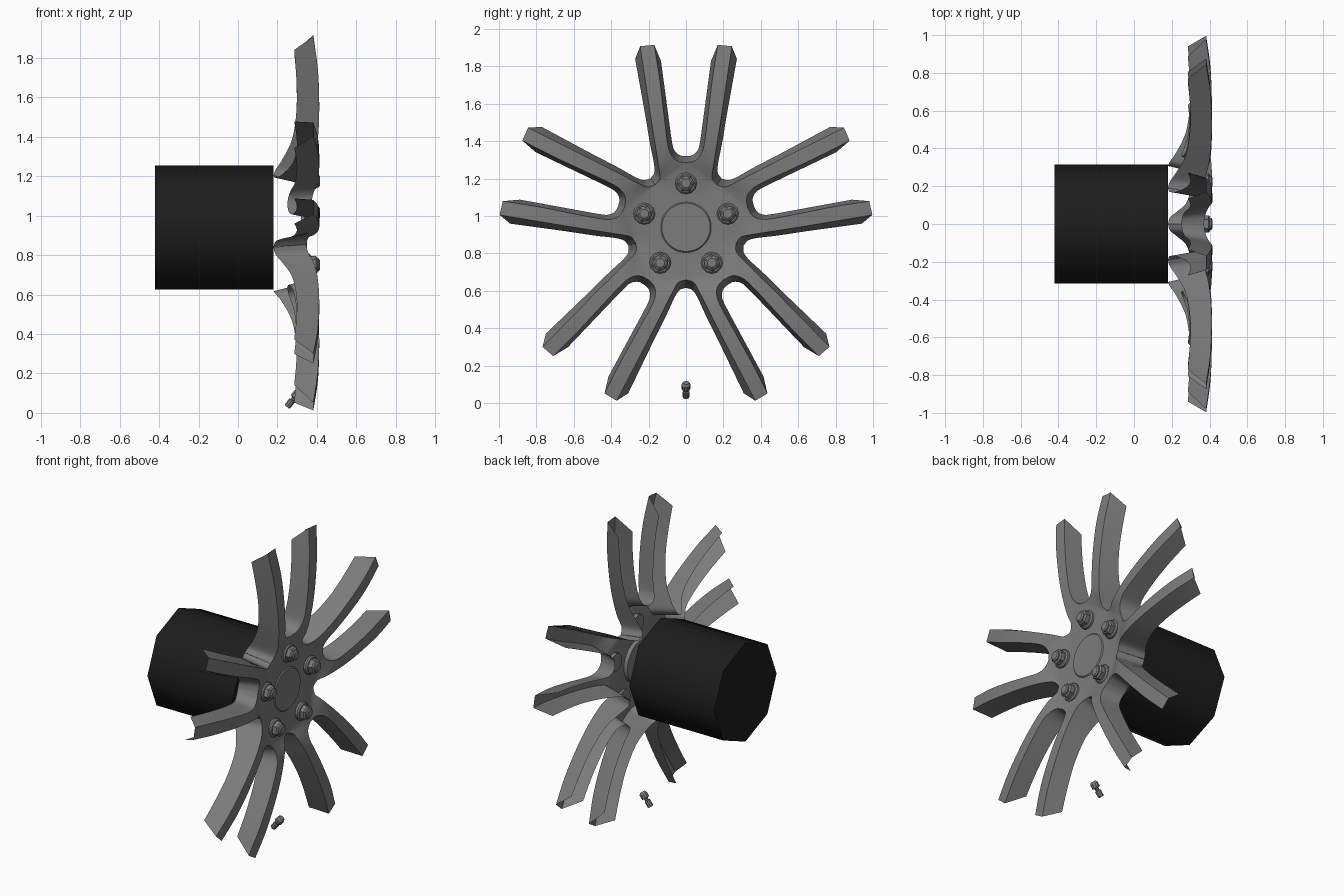
import bpy, bmesh, math
from mathutils import Vector, Matrix

cube = bpy.data.objects.get("Cube")
if cube:
    bpy.data.objects.remove(cube)

HUB_Z = 0.94
CAP_R = 0.135
HUB_X = 0.345


def material(name, v):
    m = bpy.data.materials.new(name)
    m.use_nodes = True
    m.diffuse_color = (v, v, v, 1)
    m.node_tree.nodes["Principled BSDF"].inputs["Base Color"].default_value = (v, v, v, 1)
    return m


grey = material("alloy grey", 0.2)
black = material("drum black", 0.012)


def finish(bm, name, mat, angle=30):
    bmesh.ops.remove_doubles(bm, verts=bm.verts, dist=0.0005)
    bmesh.ops.recalc_face_normals(bm, faces=bm.faces)
    me = bpy.data.meshes.new(name)
    bm.to_mesh(me)
    bm.free()
    me.materials.append(mat)
    ob = bpy.data.objects.new(name, me)
    bpy.context.collection.objects.link(ob)
    bpy.ops.object.select_all(action='DESELECT')
    ob.select_set(True)
    bpy.context.view_layer.objects.active = ob
    bpy.ops.object.shade_smooth_by_angle(angle=math.radians(angle))
    return ob


def smooth_rail(points, steps=4):
    """Catmull-Rom curve through the points."""
    p = [Vector(q) for q in points]
    p = [2 * p[0] - p[1]] + p + [2 * p[-1] - p[-2]]
    out = []
    for i in range(1, len(p) - 2):
        a, b, c, d = p[i - 1:i + 3]
        for k in range(steps):
            t = k / steps
            out.append(0.5 * (2 * b + (c - a) * t + (2 * a - 5 * b + 4 * c - d) * t * t
                              + (3 * b - a - 3 * c + d) * t ** 3))
    return out + [p[-2]]


def lathe(bm, rings, sides, origin, axis, phase=0.0):
    """Closed stack of rings (radius, distance) along an axis."""
    rot = Vector(axis).to_track_quat('Z', 'Y').to_matrix()
    loops = []
    for r, h in rings:
        loops.append([bm.verts.new(Vector(origin) + rot @ Vector((
            r * math.cos(phase + math.tau * i / sides),
            r * math.sin(phase + math.tau * i / sides), h))) for i in range(sides)])
    for lo, hi in zip(loops, loops[1:]):
        for i in range(sides):
            j = (i + 1) % sides
            bm.faces.new((lo[i], lo[j], hi[j], hi[i]))
    bm.faces.new(loops[0][::-1])
    bm.faces.new(loops[-1])


# Edges of one spoke: (sideways, outwards, depth)
slot_back = smooth_rail([(0, .38, .25), (.035, .386, .255), (.064, .415, .268), (.077, .47, .285),
                         (.095, .6, .297), (.115, .75, .296), (.134, .89, .285)])
slot_front = smooth_rail([(0, .345, .37), (.05, .356, .378), (.083, .395, .392), (.1, .46, .405),
                          (.12, .62, .412), (.142, .8, .405), (.17, .975, .382)])
gap_front = smooth_rail([(.165, .227, .345), (.14, .265, .358), (.147, .33, .385), (.166, .45, .405),
                         (.19, .6, .412), (.22, .8, .405), (.245, .968, .382)])
gap_back = smooth_rail([(.19, .262, .18), (.17, .292, .19), (.172, .345, .225), (.193, .45, .275),
                        (.218, .6, .297), (.245, .75, .296), (.272, .9, .285)])

# Half of one fifth of the wheel: front face, side walls and hub area
COLS = 4
front_rows = [[n.lerp(w, j / COLS) for j in range(COLS + 1)] for n, w in zip(slot_front, gap_front)]
hub_rows = []
for k in range(5):
    t = k / 5
    row = []
    for j, target in enumerate(front_rows[0]):
        a = math.radians(36) * j / COLS
        q = Vector((CAP_R * math.sin(a), CAP_R * math.cos(a), 0)).lerp(target, t)
        q.z = HUB_X + (target.z - HUB_X) * t * t
        row.append(q)
    hub_rows.append(row)
grids = [hub_rows + front_rows,
         list(zip(slot_back, slot_front)),
         list(zip(gap_front, gap_back))]

bm = bmesh.new()
for k in range(5):
    turn = Matrix.Rotation(math.radians(72 * k), 3, 'X')
    for side in (1, -1):
        for grid in grids:
            vs = [[bm.verts.new(turn @ Vector((p[2], side * p[0], p[1])) + Vector((0, 0, HUB_Z)))
                   for p in row] for row in grid]
            for lo, hi in zip(vs, vs[1:]):
                for j in range(len(lo) - 1):
                    quad = (lo[j], lo[j + 1], hi[j + 1], hi[j])
                    bm.faces.new(quad if side > 0 else quad[::-1])
finish(bm, "spoke_wheel", grey, 35)

# Centre cap
bm = bmesh.new()
lathe(bm, [(CAP_R, 0), (CAP_R, .026), (CAP_R - .006, .032)], 40, (HUB_X - .026, 0, HUB_Z), (1, 0, 0))
finish(bm, "centre_cap", grey)

# Lug nuts: flange, hex body and rounded tip
for k in range(5):
    a = math.radians(72 * k)
    place = (.335, -.235 * math.sin(a), HUB_Z + .235 * math.cos(a))
    bm = bmesh.new()
    lathe(bm, [(.058, 0), (.058, .026), (.05, .034)], 12, place, (1, 0, 0))
    lathe(bm, [(.046, .03), (.046, .06), (.036, .068)], 6, place, (1, 0, 0), a)
    lathe(bm, [(.032, .06), (.032, .074), (.024, .08)], 16, place, (1, 0, 0))
    finish(bm, f"lug_nut_{k + 1}", grey)

# Tyre valve
bm = bmesh.new()
valve_dir = (.62, 0, .78)
lathe(bm, [(.014, 0), (.018, .006), (.018, .04), (.012, .044), (.012, .056), (.024, .06),
           (.024, .088), (.016, .1)], 10, (.248, 0, .03), valve_dir)
finish(bm, "valve", grey)

# Brake drum: eight-sided, smooth round the side
bm = bmesh.new()
lathe(bm, [(.315, -.42), (.315, .18)], 8, (0, 0, HUB_Z), (1, 0, 0))
finish(bm, "drum", black, 50)
